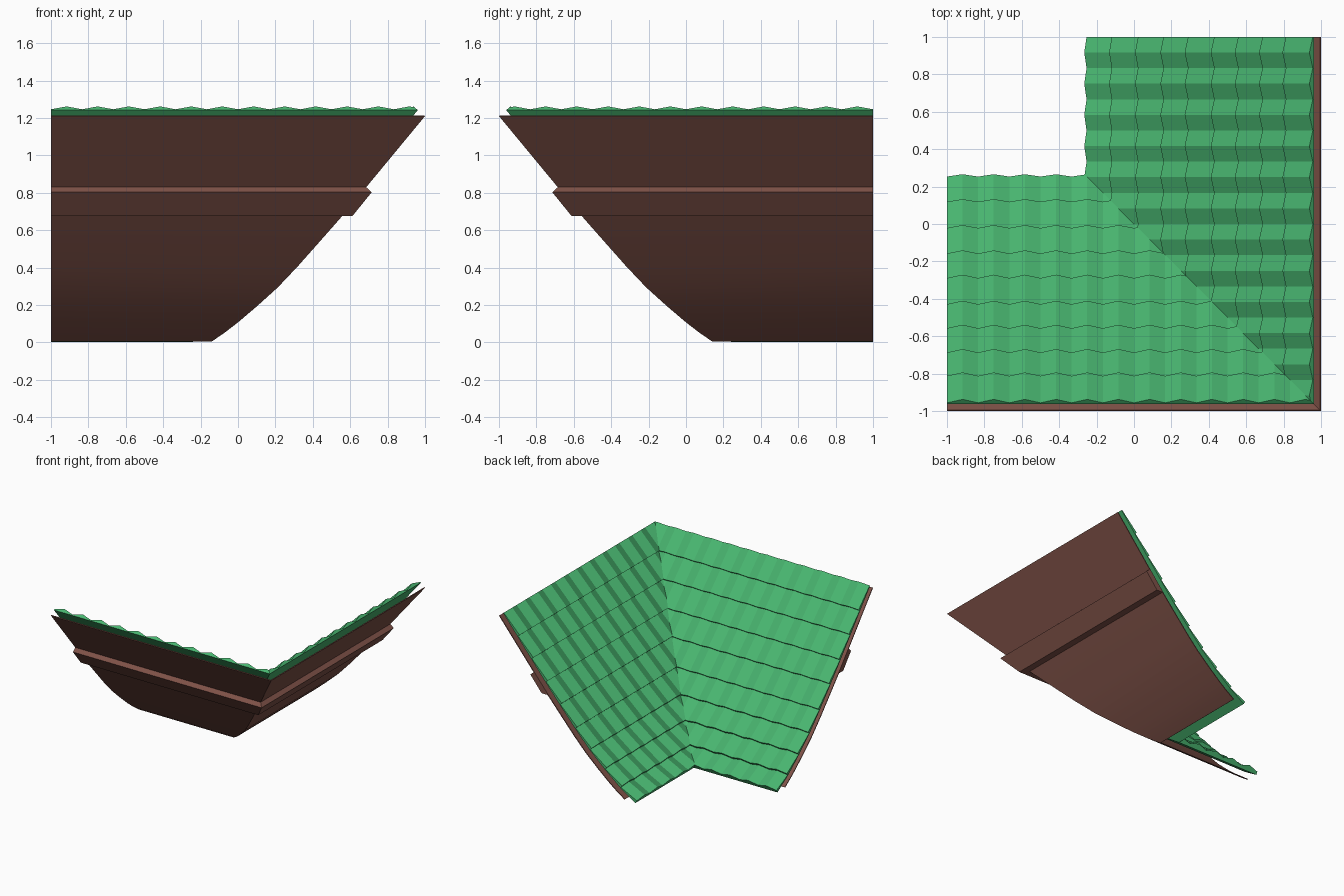
import bpy, bmesh, math
from mathutils import Vector

if "Cube" in bpy.data.objects:
    bpy.data.objects.remove(bpy.data.objects["Cube"])


def material(name, rgb):
    m = bpy.data.materials.new(name)
    m.diffuse_color = (*rgb, 1)
    m.use_nodes = True
    m.node_tree.nodes["Principled BSDF"].inputs["Base Color"].default_value = m.diffuse_color
    return m


GREEN = material("tile green", (0.065, 0.46, 0.16))
BROWN = material("soffit brown", (0.21, 0.083, 0.064))

# Slope profile: (distance towards the outer edge, height)
BASE = [(-0.215, -0.04), (-0.14, 0.005), (-0.07, 0.053), (0.0, 0.107), (0.1, 0.192),
        (0.213, 0.294), (0.32, 0.407), (0.43, 0.531), (0.556, 0.674),
        (0.69, 0.835), (1.0, 1.21)]


def height(u):
    for (u0, z0), (u1, z1) in zip(BASE, BASE[1:]):
        if u <= u1:
            return z0 + (z1 - z0) * (u - u0) / (u1 - u0)
    return BASE[-1][1]


def offset(u, d):
    """Point on the slope profile, pushed d along its upward normal."""
    a, b = max(u - 0.03, -0.215), min(u + 0.03, 1.0)
    n = Vector((height(a) - height(b), b - a)).normalized()
    return u + n.x * d, max(0.0, height(u) + n.y * d)


def loft(name, section, ts, mat, smooth=False):
    """Sweep a closed section along one wing, cut the mitre, mirror to the other wing."""
    bm = bmesh.new()
    rings = [[bm.verts.new((u, t, z)) for u, z in section(t)] for t in ts]
    n = len(rings[0])
    for r0, r1 in zip(rings, rings[1:]):
        for i in range(n):
            j = (i + 1) % n
            bm.faces.new((r0[i], r0[j], r1[j], r1[i]))
    bm.faces.new(rings[0])
    bm.faces.new(rings[-1][::-1])
    bmesh.ops.recalc_face_normals(bm, faces=bm.faces)
    bmesh.ops.bisect_plane(bm, geom=bm.verts[:] + bm.edges[:] + bm.faces[:],
                           plane_co=(0, 0, 0), plane_no=(1, 1, 0), clear_inner=True)
    # Mirror across the mitre plane
    new = bmesh.ops.duplicate(bm, geom=bm.verts[:] + bm.edges[:] + bm.faces[:])["geom"]
    for v in [g for g in new if isinstance(g, bmesh.types.BMVert)]:
        v.co = (-v.co.y, -v.co.x, v.co.z)
    bmesh.ops.reverse_faces(bm, faces=[g for g in new if isinstance(g, bmesh.types.BMFace)])
    bmesh.ops.remove_doubles(bm, verts=bm.verts[:], dist=1e-5)
    me = bpy.data.meshes.new(name)
    bm.to_mesh(me)
    bm.free()
    me.materials.append(mat)
    ob = bpy.data.objects.new(name, me)
    bpy.context.collection.objects.link(ob)
    if smooth:
        bpy.ops.object.select_all(action='DESELECT')
        bpy.context.view_layer.objects.active = ob
        ob.select_set(True)
        bpy.ops.object.shade_smooth_by_angle(angle=math.radians(20))
    return ob


# Roof tiles: nine stepped courses, ridged along every sixth of a unit
COURSES = [-0.215, -0.075, 0.07, 0.21, 0.345, 0.485, 0.615, 0.745, 0.87, 1.0]


def tile_section(t):
    crest = 0.024 * (round(t * 12) % 2)
    pts = []
    for lo, hi in zip(COURSES, COURSES[1:]):
        pts += [offset(lo, 0.075 + crest), offset(hi, 0.057 + crest)]
    return pts + [offset(u, 0.05) for u in reversed(COURSES)]


loft("roof_tiles", tile_section, [k / 12 for k in range(-12, 13)], GREEN)


# Curved soffit panel beneath the tiles
def soffit_section(t):
    lower = BASE[1:]
    return lower + [(u - 0.006, z + 0.004) for u, z in reversed(lower)]


loft("soffit_panel", soffit_section, [-1, 1], BROWN, smooth=True)

# Fascia beam running along the underside
loft("fascia_beam", lambda t: [(0.685, 0.83), (0.715, 0.803), (0.613, 0.677), (0.556, 0.677)],
     [-1, 1], BROWN)
